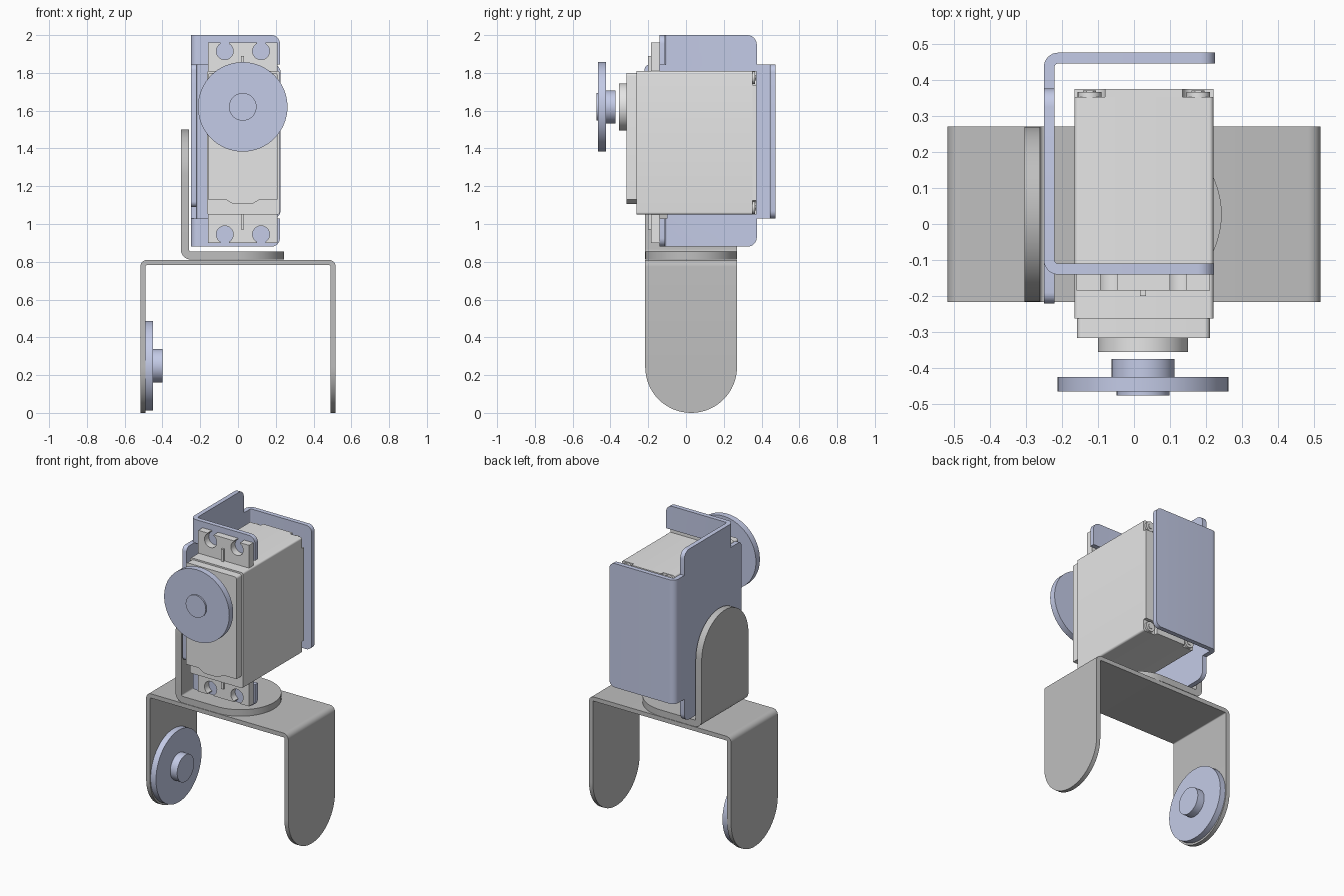
import bpy, bmesh, math
from mathutils import Vector

if "Cube" in bpy.data.objects:
    bpy.data.objects.remove(bpy.data.objects["Cube"])


def material(name, rgb):
    m = bpy.data.materials.new(name)
    m.diffuse_color = (*rgb, 1)
    m.use_nodes = True
    m.node_tree.nodes["Principled BSDF"].inputs["Base Color"].default_value = m.diffuse_color
    return m


BLUE = material("pale blue metal", (0.59, 0.64, 0.855))
GREY = material("mid grey metal", (0.52, 0.52, 0.52))
LIGHT = material("light grey plastic", (0.79, 0.79, 0.79))


# ---------- outline helpers (2D points) ----------
def arc(cu, cv, r, a0, a1, n=10):
    return [(cu + r * math.cos(math.radians(a0 + (a1 - a0) * i / n)),
             cv + r * math.sin(math.radians(a0 + (a1 - a0) * i / n))) for i in range(n + 1)]


def circle(cu, cv, r, n=64):
    return arc(cu, cv, r, 0, 360, n)[:-1]


def bend(cu, cv, ri, ro, a0, a1):
    """Quarter ring joining two sheet-metal plates."""
    return arc(cu, cv, ro, a0, a1, 8) + arc(cu, cv, ri, a1, a0, 8)


def rounded(corners):
    """Polygon of (u, v[, radius]) corners with filleted corners."""
    out = []
    for i, c in enumerate(corners):
        p = Vector(c[:2])
        r = c[2] if len(c) > 2 else 0
        if not r:
            out.append(tuple(p))
            continue
        a = (Vector(corners[i - 1][:2]) - p).normalized()
        b = (Vector(corners[(i + 1) % len(corners)][:2]) - p).normalized()
        half = a.angle(b) / 2
        centre = p + (a + b).normalized() * (r / math.sin(half))
        t = r / math.tan(half)
        s, e = p + a * t - centre, p + b * t - centre
        sweep = math.atan2(s.x * e.y - s.y * e.x, s.dot(e))
        a0 = math.atan2(s.y, s.x)
        out += arc(*centre, r, math.degrees(a0), math.degrees(a0 + sweep), 6)
    return out


def box(u0, u1, v0, v1, r=0):
    return rounded([(u0, v0, r), (u1, v0, r), (u1, v1, r), (u0, v1, r)])


# ---------- solid from extruded outlines ----------
PLACE = {'x': lambda u, v, w: (w, u, v),
         'y': lambda u, v, w: (u, w, v),
         'z': lambda u, v, w: (u, v, w)}


def part(name, mat, *prisms):
    """Each prism is (axis, outline, low, high)."""
    bm = bmesh.new()
    for axis, pts, lo, hi in prisms:
        f = PLACE[axis]
        a = [bm.verts.new(f(u, v, lo)) for u, v in pts]
        b = [bm.verts.new(f(u, v, hi)) for u, v in pts]
        faces = [bm.faces.new(a), bm.faces.new(b)]
        for i in range(len(pts)):
            j = (i + 1) % len(pts)
            faces.append(bm.faces.new((a[i], a[j], b[j], b[i])))
        bmesh.ops.recalc_face_normals(bm, faces=faces)
    bmesh.ops.remove_doubles(bm, verts=bm.verts, dist=0.0001)
    # drop walls left inside where plates meet bends
    inner = [f for f in bm.faces if all(len(e.link_faces) > 2 for e in f.edges)]
    bmesh.ops.delete(bm, geom=inner, context='FACES_ONLY')
    me = bpy.data.meshes.new(name)
    bm.to_mesh(me)
    bm.free()
    me.materials.append(mat)
    ob = bpy.data.objects.new(name, me)
    bpy.context.collection.objects.link(ob)
    bpy.ops.object.select_all(action='DESELECT')
    ob.select_set(True)
    bpy.context.view_layer.objects.active = ob
    bpy.ops.object.shade_smooth_by_angle(angle=math.radians(30))
    return ob


# ---------- lower U bracket ----------
YC, R = 0.027, 0.243              # centre and half width of the grey brackets
Y0, Y1 = YC - R, YC + R
leg = [(Y0, 0.775), *arc(YC, R, R, 180, 360, 32), (Y1, 0.775)]
part("lower_u_bracket", GREY,
     ('z', box(-0.482, 0.482, Y0, Y1), 0.782, 0.81),
     ('y', bend(-0.482, 0.775, 0.007, 0.035, 90, 180), Y0, Y1),
     ('y', bend(0.482, 0.775, 0.007, 0.035, 0, 90), Y0, Y1),
     ('x', leg, -0.517, -0.489),
     ('x', leg, 0.489, 0.517))

# horn on the inside of the left leg
part("lower_horn", BLUE,
     ('x', circle(YC, 0.25, 0.237), -0.489, -0.45),
     ('x', circle(YC, 0.25, 0.088), -0.45, -0.40))

# ---------- upper L bracket ----------
part("upper_l_bracket", GREY,
     ('z', [(-0.25, Y0), *arc(0, YC, R, -90, 90, 32), (-0.25, Y1)], 0.812, 0.855),
     ('y', bend(-0.25, 0.865, 0.01, 0.053, 180, 270), Y0, Y1),
     ('x', [(Y0, 0.865), (Y1, 0.865), *arc(YC, 1.257, R, 0, 180, 32)], -0.303, -0.26))

# ---------- servo cradle: side plate, two front tabs, back flange ----------
ZB, ZT, ZL, ZH = 0.88, 2.0, 1.03, 1.845
side = rounded([(-0.10, ZB), (0.375, ZB, 0.05), (0.375, ZL), (0.435, ZL), (0.435, ZH),
                (0.375, ZH), (0.375, ZT, 0.05), (-0.10, ZT), (-0.10, ZH),
                (-0.22, ZH, 0.03), (-0.22, 1.09, 0.03), (-0.10, 1.09), (-0.10, ZL)])
XB = -0.21                        # where the bends end
cradle = [('x', side, -0.25, -0.22),
          ('z', bend(XB, 0.435, 0.01, 0.04, 90, 180), ZL, ZH),
          ('y', rounded([(XB, ZL), (0.225, ZL, 0.04), (0.225, ZH, 0.04), (XB, ZH)]),
           0.445, 0.475)]
for z_out, z_in in ((ZT, ZH), (ZB, ZL)):
    cradle += [('z', bend(XB, -0.10, 0.01, 0.04, 180, 270), min(z_out, z_in), max(z_out, z_in)),
               ('y', rounded([(XB, z_in), (0.222, z_in), (0.222, z_out, 0.045), (XB, z_out)]),
                -0.14, -0.11)]
part("servo_cradle", BLUE, *cradle)

# ---------- servo ----------
X0, X1, Z0, Z1, ZM = -0.165, 0.22, 1.05, 1.81, 1.43
SX, SZ = 0.025, 1.62              # output shaft axis
n, q = 0.085, 0.075               # corner notch size in the back cover
cover = rounded([(X0 + n, Z0), (X1 - n, Z0), (X1 - n, Z0 + q, 0.03), (X1, Z0 + q),
                 (X1, Z1 - q), (X1 - n, Z1 - q, 0.03), (X1 - n, Z1), (X0 + n, Z1),
                 (X0 + n, Z1 - q, 0.03), (X0, Z1 - q), (X0, Z0 + q), (X0 + n, Z0 + q, 0.03)])
part("servo_body", LIGHT,
     ('y', box(X0, X1, Z0, Z1, 0.012), -0.262, 0.352),
     ('y', cover, 0.352, 0.374))
part("servo_gear_cover", LIGHT,
     ('y', rounded([(-0.158, 1.80, 0.015), (0.21, 1.80, 0.015), (0.21, 1.13), (0.115, 1.13),
                    (0.075, 1.105, 0.03), (-0.025, 1.105, 0.03), (-0.065, 1.13),
                    (-0.158, 1.13)]), -0.316, -0.262),
     ('y', circle(SX, SZ, 0.125), -0.355, -0.316))

# mounting ears with open screw slots and a small rib
HOLES = (0.122, -0.07)
ear = [(X0 + 0.005, Z1), (0.21, Z1), (0.21, 1.96)]
for cx in HOLES:
    ear += [(cx + 0.0225, 1.96), *arc(cx, 1.915, 0.045, 60, -240, 24), (cx - 0.0225, 1.96)]
ear.append((X0 + 0.005, 1.96))
rib = box(SX - 0.008, SX + 0.008, Z1, 1.89)
for name, flip in (("upper_ear", False), ("lower_ear", True)):
    shapes = [[(u, 2 * ZM - v if flip else v) for u, v in s] for s in (ear, rib)]
    part(name, LIGHT, ('y', shapes[0], -0.185, -0.14), ('y', shapes[1], -0.2, -0.185))

# cover screws in the back corners
for i, x in enumerate((X0 + 0.042, X1 - 0.042)):
    for j, z in enumerate((Z0 + 0.036, Z1 - 0.036)):
        part(f"cover_screw_{i}{j}", LIGHT,
             ('y', circle(x, z, 0.033, 24), 0.35, 0.366),
             ('y', circle(x, z, 0.018, 6), 0.366, 0.37))

# ---------- front horn ----------
part("front_horn", BLUE,
     ('y', circle(SX, SZ, 0.237), -0.465, -0.424),
     ('y', circle(SX, SZ, 0.087), -0.424, -0.374),
     ('y', circle(SX, SZ, 0.073), -0.475, -0.465))
